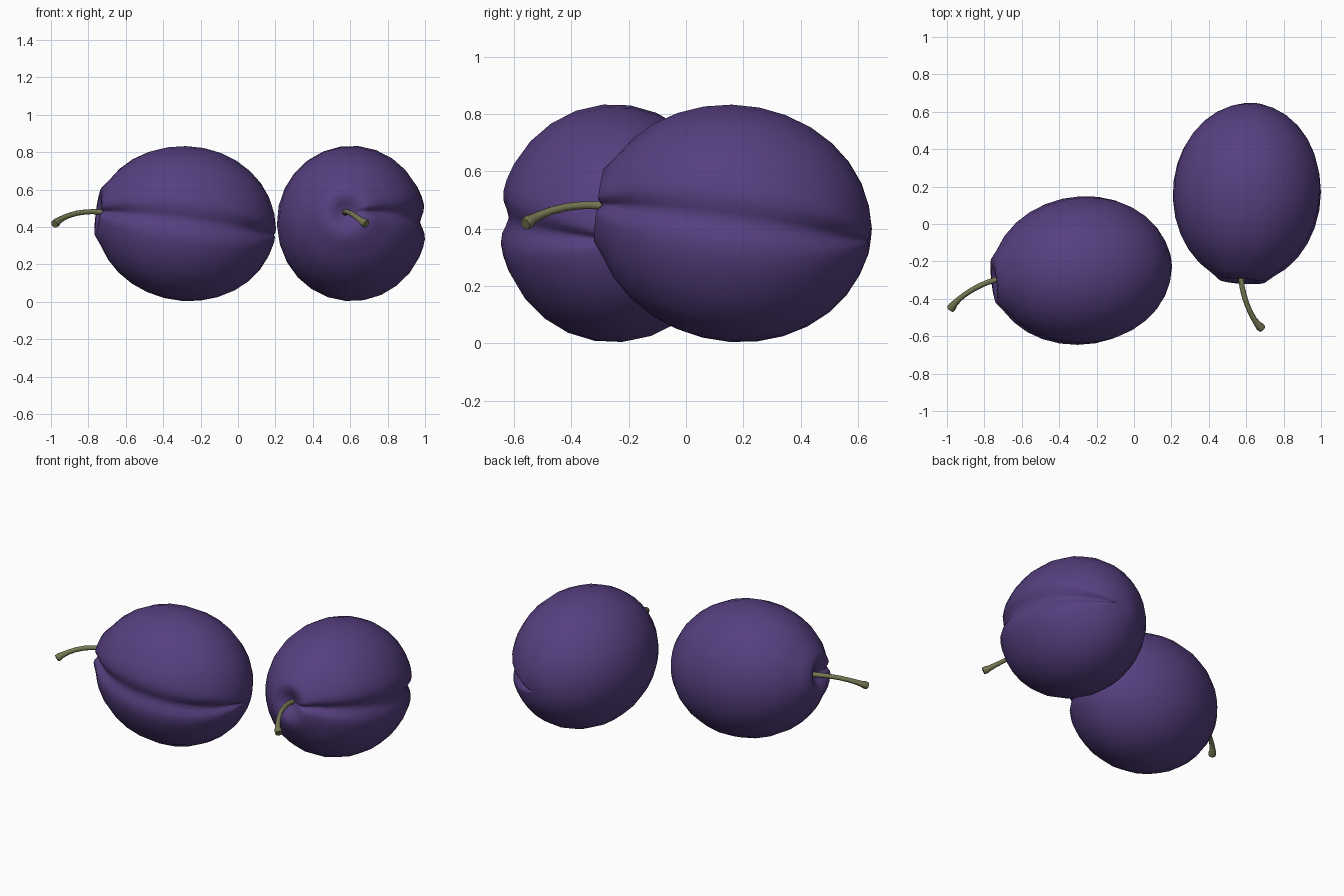
import bpy, bmesh, math
from mathutils import Vector, Matrix

if "Cube" in bpy.data.objects:
    bpy.data.objects.remove(bpy.data.objects["Cube"])


def material(name, rgb):
    m = bpy.data.materials.new(name)
    m.diffuse_color = (*rgb, 1)
    m.use_nodes = True
    m.node_tree.nodes["Principled BSDF"].inputs["Base Color"].default_value = m.diffuse_color
    return m


SKIN = material("plum skin purple", (0.093, 0.050, 0.215))
STEM = material("stem olive", (0.180, 0.185, 0.085))

# Fruit profile: (distance along axis toward stem, radius)
STEM_END = [(0.435, 0.0), (0.442, 0.025), (0.462, 0.055), (0.481, 0.09), (0.480, 0.13)]
BODY = [(0.49 * math.cos(t) if t < math.pi / 2 else 0.475 * math.cos(t), 0.415 * math.sin(t))
        for t in (math.radians(25 + i * 11.5) for i in range(13))]
TIP_END = [(-0.474, 0.05), (-0.468, 0.0)]
PROFILE = STEM_END + BODY + TIP_END

# Angles round the axis, packed closer at the seam
SIDE = [0, 4, 8, 13, 19, 27] + [27 + i * 13.9 for i in range(1, 11)]
ANGLES = [math.radians(a) for a in SIDE + [180] + [-a for a in SIDE[:0:-1]]]
SQUASH = 0.965   # slightly narrower across the seam


def make_mesh(name, rings, caps, mat):
    """Skin a list of equal rings of points; caps are end points."""
    bm = bmesh.new()
    loops = [[bm.verts.new(p) for p in r] for r in rings]
    n = len(loops[0])
    for a, b in zip(loops, loops[1:]):
        for i in range(n):
            bm.faces.new((a[i], a[(i + 1) % n], b[(i + 1) % n], b[i]))
    for loop, p in zip((loops[0], loops[-1]), caps):
        c = bm.verts.new(p)
        for i in range(n):
            bm.faces.new((loop[i], loop[(i + 1) % n], c))
    bmesh.ops.recalc_face_normals(bm, faces=bm.faces)
    me = bpy.data.meshes.new(name)
    bm.to_mesh(me)
    bm.free()
    me.materials.append(mat)
    ob = bpy.data.objects.new(name, me)
    bpy.context.collection.objects.link(ob)
    return ob


def smooth(ob, angle):
    bpy.ops.object.select_all(action='DESELECT')
    ob.select_set(True)
    bpy.context.view_layer.objects.active = ob
    bpy.ops.object.shade_smooth_by_angle(angle=math.radians(angle))


def fruit_ring(a, r):
    ring = []
    for phi in ANGLES:
        # Seam groove on one side, fading at both ends
        g = 0.036 * min(1, r / 0.14) * math.exp(-(phi / 0.13) ** 2)
        rr = r - g * min(1.0, r / 0.3 + 0.3)
        aa = a - math.copysign(g * 0.6, a) * abs(a) / 0.48
        ring.append((-aa, -rr * SQUASH * math.cos(phi), rr * math.sin(phi)))
    return ring


# Stem path and radius, relative to the fruit centre
STEM_PATH = [(-0.40, 0.010, 0.055, 0.016), (-0.462, 0.007, 0.062, 0.015),
             (-0.510, -0.001, 0.064, 0.014), (-0.550, -0.013, 0.062, 0.014),
             (-0.595, -0.030, 0.056, 0.014), (-0.640, -0.052, 0.044, 0.014),
             (-0.675, -0.074, 0.030, 0.015), (-0.703, -0.096, 0.015, 0.018),
             (-0.715, -0.109, 0.006, 0.023), (-0.727, -0.122, -0.002, 0.021)]


def stem_rings():
    pts = [Vector(p[:3]) for p in STEM_PATH]
    rings = []
    for i, p in enumerate(pts):
        d = (pts[min(i + 1, len(pts) - 1)] - pts[max(i - 1, 0)]).normalized()
        u = d.cross(Vector((0, 0, 1))).normalized()
        v = d.cross(u)
        r = STEM_PATH[i][3]
        rings.append([p + r * (u * math.cos(k * math.pi / 5) + v * math.sin(k * math.pi / 5))
                      for k in range(10)])
    return rings, (pts[0], pts[-1])


def plum(side, centre, yaw):
    turn = Matrix.Translation(centre) @ Matrix.Rotation(math.radians(yaw), 4, 'Z')
    rings = [fruit_ring(a, r) for a, r in PROFILE[1:-1]]
    caps = [(-PROFILE[0][0], 0, 0), (-PROFILE[-1][0], 0, 0)]
    body = make_mesh(side + "_plum", rings, caps, SKIN)
    # Lean the stem end up and roll the seam a touch upward
    lean = Matrix.Rotation(math.radians(7.5), 4, 'Y') @ Matrix.Rotation(math.radians(-2), 4, 'X')
    body.data.transform(turn @ lean)
    smooth(body, 180)
    stem = make_mesh(side + "_stem", *stem_rings(), STEM)
    stem.data.transform(turn)
    smooth(stem, 45)


plum("left", (-0.273, -0.252, 0.418), 6.5)
plum("right", (0.608, 0.172, 0.418), 86.5)
